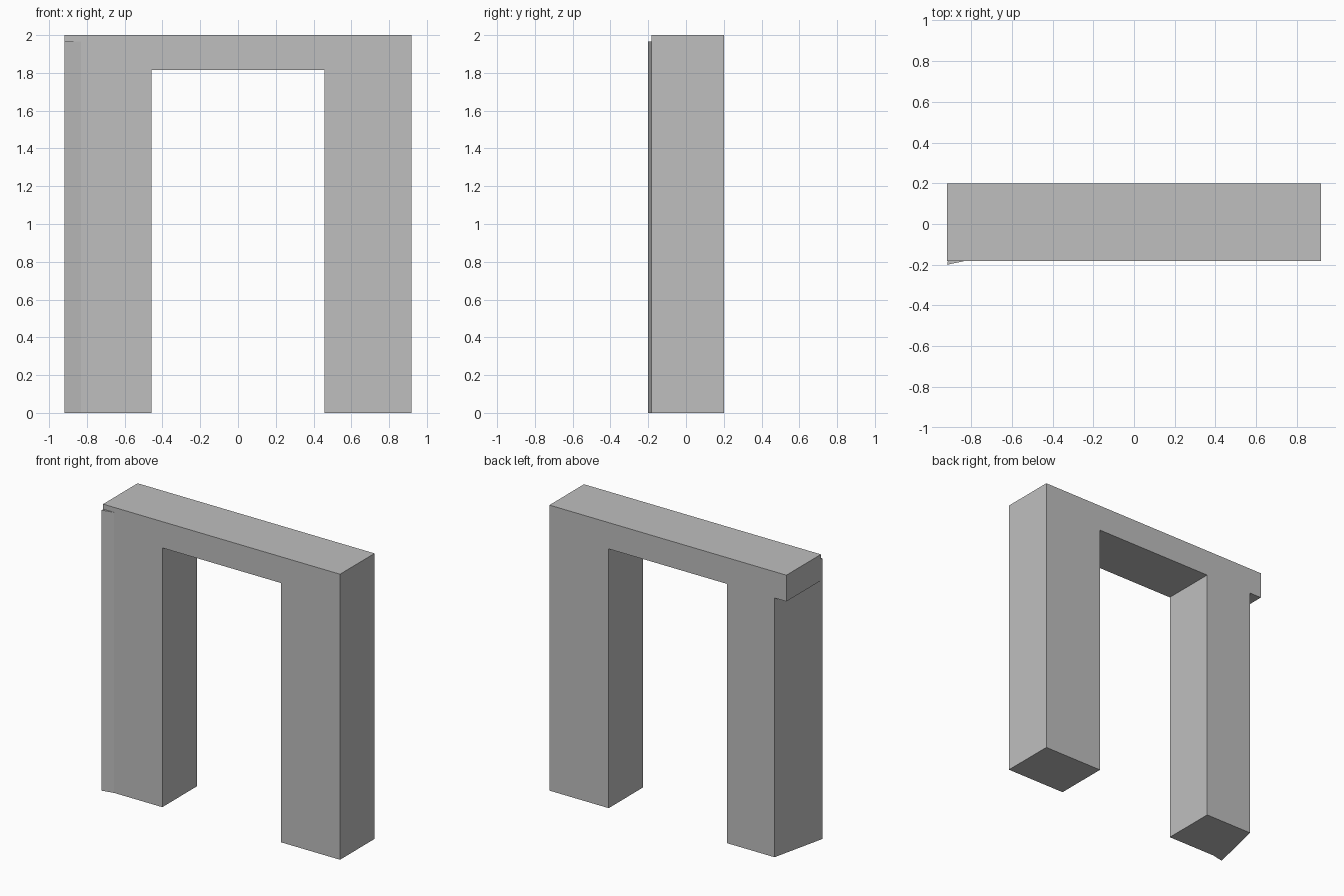
import bpy
import bmesh

cube = bpy.data.objects.get("Cube")
if cube:
    bpy.data.objects.remove(cube, do_unlink=True)

# Single plain grey
grey = bpy.data.materials.new("plain grey")
grey.use_nodes = True
colour = (0.52, 0.52, 0.52, 1)
grey.diffuse_color = colour
grey.node_tree.nodes["Principled BSDF"].inputs["Base Color"].default_value = colour

END, INNER = 0.918, 0.459       # outer end and inside of the opening
FRONT, BACK = -0.182, 0.2
UNDERSIDE, TOP = 1.816, 2.0


def prism(name, outline, z0, z1):
    """Extrude a plan outline (counter-clockwise) from z0 up to z1."""
    bm = bmesh.new()
    base = bm.faces.new([bm.verts.new((x, y, z0)) for x, y in outline])
    side = bmesh.ops.extrude_face_region(bm, geom=[base], use_keep_orig=True)
    moved = [v for v in side["geom"] if isinstance(v, bmesh.types.BMVert)]
    bmesh.ops.translate(bm, verts=moved, vec=(0, 0, z1 - z0))
    bmesh.ops.recalc_face_normals(bm, faces=bm.faces)
    mesh = bpy.data.meshes.new(name)
    bm.to_mesh(mesh)
    bm.free()
    mesh.materials.append(grey)
    obj = bpy.data.objects.new(name, mesh)
    bpy.context.collection.objects.link(obj)
    return obj


def rectangle(x0, x1):
    return [(x0, FRONT), (x1, FRONT), (x1, BACK), (x0, BACK)]


# Beam across the top and the square pillar
prism("lintel", rectangle(-END, END), UNDERSIDE, TOP)
prism("left_pillar", rectangle(INNER, END), 0, UNDERSIDE)

# Pillar whose outer end is skewed in plan, with a thin wedge on its front
skewed = [(-INNER, BACK), (-0.826, BACK), (-END, -0.2), (-0.832, FRONT), (-INNER, FRONT)]
prism("right_pillar", skewed, 0, 1.965)
